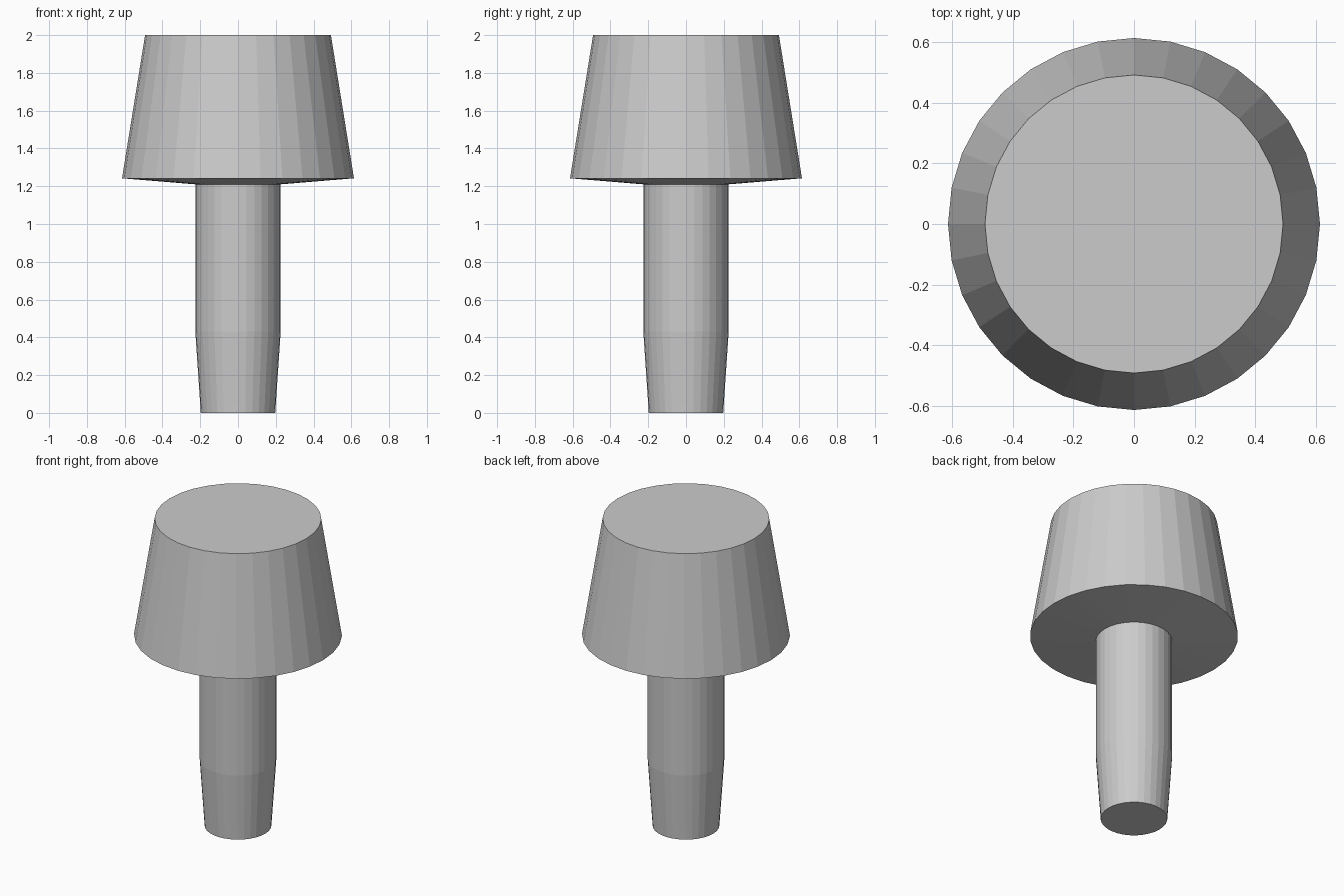
import bpy, bmesh, math

if "Cube" in bpy.data.objects:
    bpy.data.objects.remove(bpy.data.objects["Cube"])

SIDES = 32


def lathe(name, profile):
    """Revolve (radius, height) points around z and cap both ends."""
    bm = bmesh.new()
    rings = []
    for r, z in profile:
        angles = [2 * math.pi * i / SIDES for i in range(SIDES)]
        rings.append([bm.verts.new((r * math.cos(a), r * math.sin(a), z)) for a in angles])
    for low, high in zip(rings, rings[1:]):
        for i in range(SIDES):
            j = (i + 1) % SIDES
            bm.faces.new((low[i], low[j], high[j], high[i]))
    bm.faces.new(rings[0][::-1])
    bm.faces.new(rings[-1])
    mesh = bpy.data.meshes.new(name)
    bm.to_mesh(mesh)
    bm.free()
    obj = bpy.data.objects.new(name, mesh)
    bpy.context.collection.objects.link(obj)
    return obj


# Stopper: tapered tip, straight stem, slightly dished underside, tapered head
lathe("stopper", [
    (0.197, 0.0), (0.2, 0.045), (0.226, 0.43),
    (0.226, 1.21), (0.614, 1.242), (0.492, 2.0),
])
